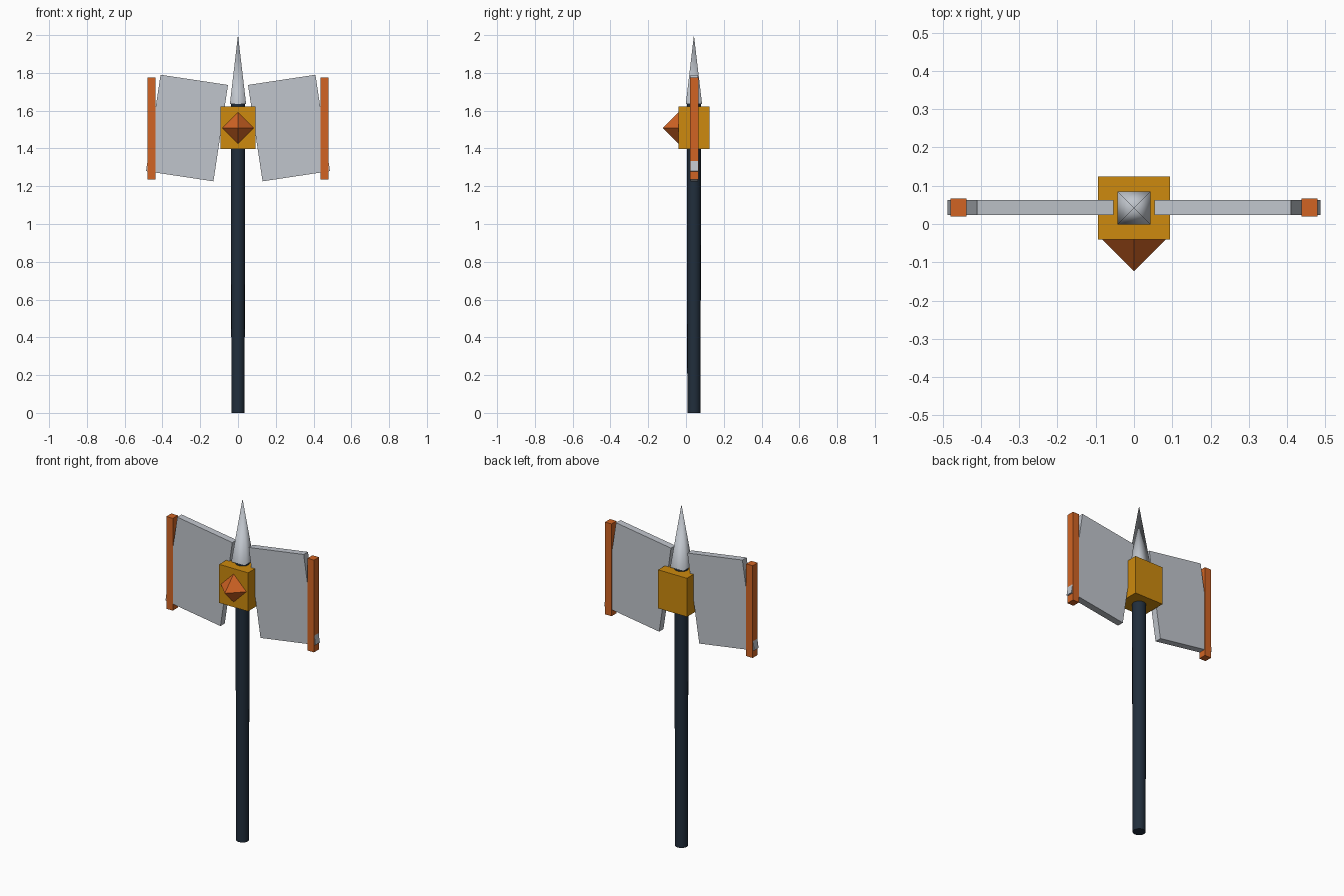
import bpy, bmesh, math
from mathutils import Matrix, Vector

if "Cube" in bpy.data.objects:
    bpy.data.objects.remove(bpy.data.objects["Cube"])

AXIS_Y = 0.042  # the handle axis sits slightly behind the centre


def srgb(r, g, b):
    f = lambda c: c / 12.92 if c <= 0.04045 else ((c + 0.055) / 1.055) ** 2.4
    return (f(r / 255), f(g / 255), f(b / 255), 1)


def material(name, rgb):
    m = bpy.data.materials.new(name)
    m.diffuse_color = srgb(*rgb)
    m.use_nodes = True
    m.node_tree.nodes["Principled BSDF"].inputs["Base Color"].default_value = m.diffuse_color
    return m


steel = material("steel grey", (192, 197, 204))
gold = material("gold", (205, 138, 14))
copper = material("copper orange", (209, 100, 36))
dark = material("dark blue wood", (33, 46, 60))


def add(name, bm, mat, matrix=Matrix(), smooth=False):
    bm.transform(matrix)
    bmesh.ops.recalc_face_normals(bm, faces=bm.faces)
    for f in bm.faces:
        f.smooth = smooth and len(f.verts) <= 4 and abs(f.normal.z) < 0.9
    me = bpy.data.meshes.new(name)
    bm.to_mesh(me)
    bm.free()
    me.materials.append(mat)
    ob = bpy.data.objects.new(name, me)
    bpy.context.collection.objects.link(ob)
    return ob


def box(name, centre, size, mat, tilt=0):
    bm = bmesh.new()
    bmesh.ops.create_cube(bm, size=1)
    mtx = (Matrix.Translation(centre) @ Matrix.Rotation(tilt, 4, 'Y')
           @ Matrix.Diagonal((*size, 1)))
    return add(name, bm, mat, mtx)


def cone(name, sides, r1, r2, z0, z1, mat, turn=0):
    bm = bmesh.new()
    bmesh.ops.create_cone(bm, cap_ends=True, segments=sides,
                          radius1=r1, radius2=r2, depth=z1 - z0)
    mtx = (Matrix.Translation((0, AXIS_Y, (z0 + z1) / 2))
           @ Matrix.Rotation(turn, 4, 'Z'))
    return add(name, bm, mat, mtx, smooth=True)


# Handle and top spike
cone("handle", 16, 0.035, 0.038, 0, 1.64, dark)
cone("top_spike", 4, 0.043 * math.sqrt(2), 0, 1.635, 2.0, steel, math.pi / 4)

# Head block
box("head_block", (0, AXIS_Y, 1.509), (0.187, 0.165, 0.226), gold)

# Octahedral gem half sunk into the block front
bm = bmesh.new()
for axis in range(3):
    for s in (-1, 1):
        v = Vector((0, 0, 0))
        v[axis] = s * 0.083
        bm.verts.new(v)
bmesh.ops.convex_hull(bm, input=bm.verts)
add("front_gem", bm, copper, Matrix.Translation((0, -0.04, 1.508)))

# Tilted blades and upright cutting bars, mirrored left and right
for side, s in (("right", 1), ("left", -1)):
    box(side + "_blade", (s * 0.27, AXIS_Y + 0.001, 1.508), (0.361, 0.04, 0.516),
        steel, -s * math.radians(8.6))
    box(side + "_edge_bar", (s * 0.458, AXIS_Y + 0.001, 1.506), (0.042, 0.046, 0.541), copper)
